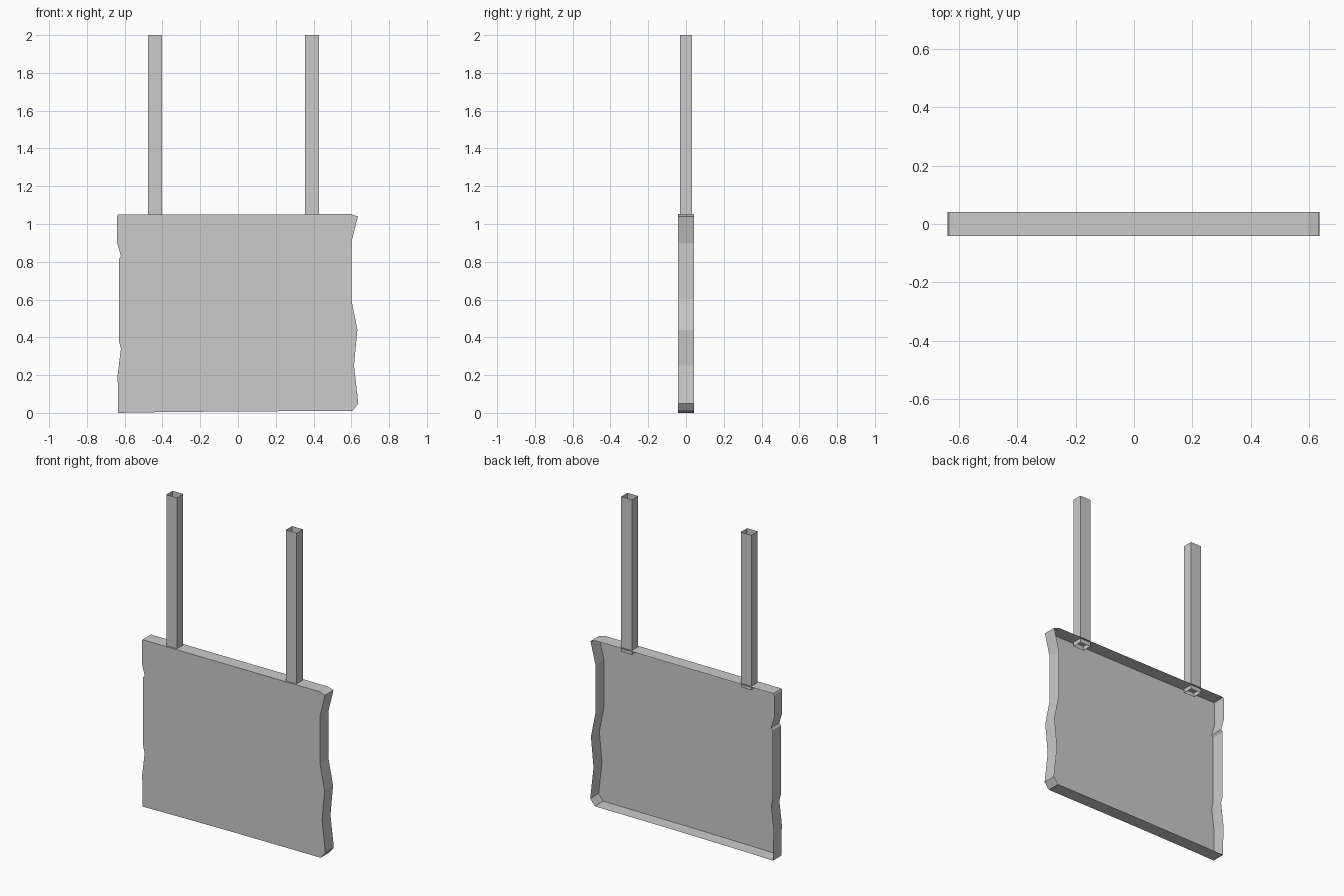
import bpy, bmesh

if "Cube" in bpy.data.objects:
    bpy.data.objects.remove(bpy.data.objects["Cube"])

DEPTH = 0.042


def extrude_loop(name, loop, offset, cap):
    """Thin-walled shell: sweep a closed loop along offset, optionally capping the start."""
    bm = bmesh.new()
    a = [bm.verts.new(p) for p in loop]
    b = [bm.verts.new([c + o for c, o in zip(p, offset)]) for p in loop]
    n = len(loop)
    for i in range(n):
        j = (i + 1) % n
        bm.faces.new((a[i], a[j], b[j], b[i]))
    if cap:
        face = bm.faces.new(a)
        bmesh.ops.recalc_face_normals(bm, faces=bm.faces)
        # front panel must face -y
        if face.normal.y > 0:
            bmesh.ops.reverse_faces(bm, faces=bm.faces)
        bmesh.ops.triangulate(bm, faces=[face])
    me = bpy.data.meshes.new(name)
    bm.to_mesh(me)
    bm.free()
    ob = bpy.data.objects.new(name, me)
    bpy.context.collection.objects.link(ob)
    return ob


# Weathered board: ragged outline, front panel and rim, open back
outline = [(-0.635, 0), (-0.48, 0.003), (0.01, 0.008), (0.605, 0.01), (0.637, 0.05),
           (0.614, 0.25), (0.632, 0.44), (0.6, 0.6), (0.6, 0.9), (0.635, 1.04),
           (0.595, 1.052), (0.53, 1.052), (-0.34, 1.05), (-0.635, 1.05), (-0.64, 1.04),
           (-0.64, 0.9), (-0.62, 0.83), (-0.63, 0.815), (-0.63, 0.38), (-0.62, 0.34),
           (-0.637, 0.2)]
extrude_loop("sign_board", [(x, -DEPTH, z) for x, z in outline], (0, 2 * DEPTH, 0), True)

# Square hanging posts: open tubes poking slightly through the top rim
for side, cx in (("left", -0.44), ("right", 0.392)):
    w, d, z0 = 0.037, 0.031, 1.025
    square = [(cx - w, -d, z0), (cx + w, -d, z0), (cx + w, d, z0), (cx - w, d, z0)]
    extrude_loop(side + "_hanging_post", square, (0, 0, 2.0 - z0), False)
